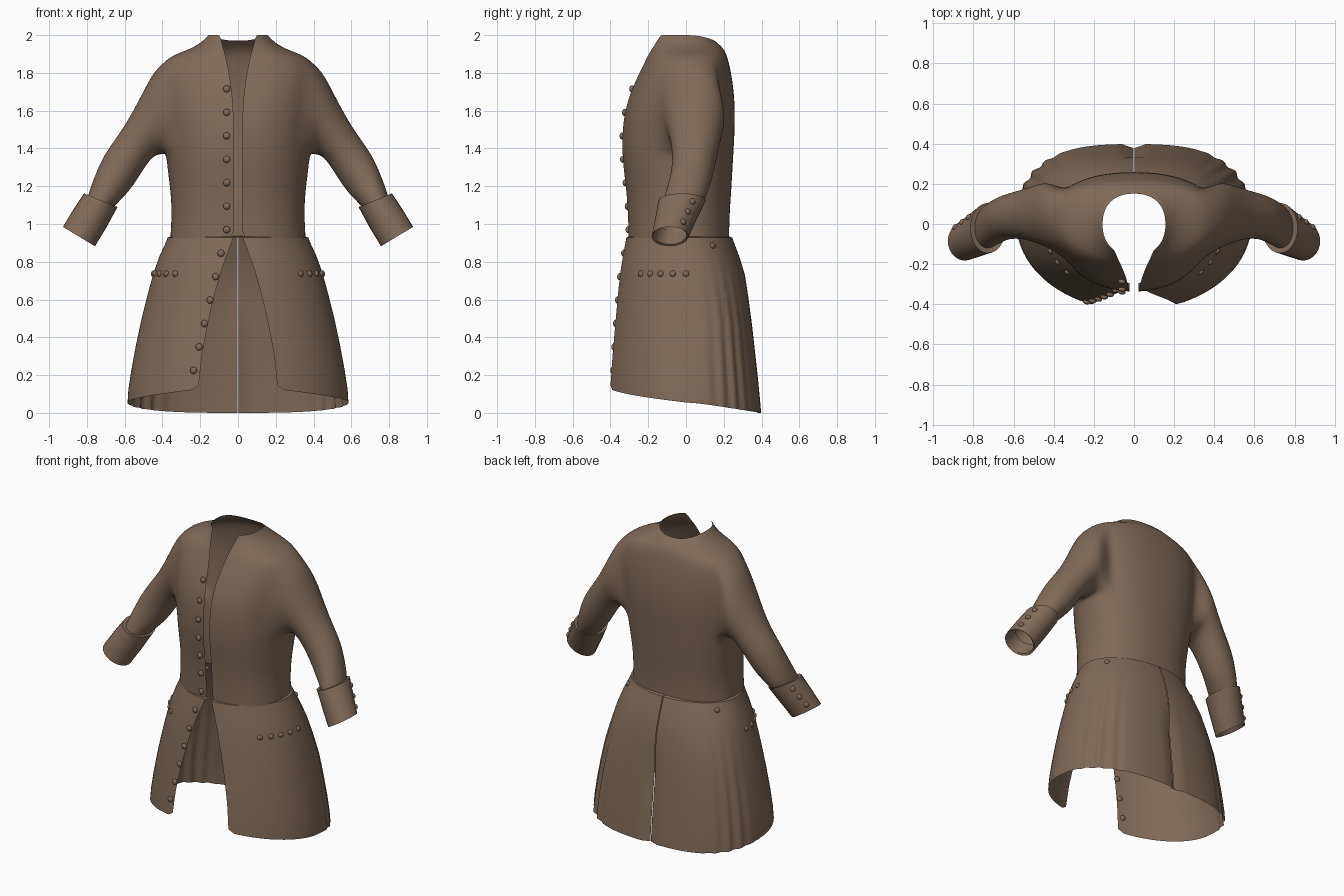
import bpy, bmesh, math
from mathutils import Vector, Matrix

if "Cube" in bpy.data.objects:
    bpy.data.objects.remove(bpy.data.objects["Cube"])

cloth = bpy.data.materials.new("brown_cloth")
cloth.diffuse_color = (0.215, 0.145, 0.1, 1)
cloth.use_nodes = True
cloth.node_tree.nodes["Principled BSDF"].inputs["Base Color"].default_value = cloth.diffuse_color

# Cross-section rows: z, half width, front y, back y, half gap at the front, centre y
TORSO = [
    (0.925, 0.36, -0.305, 0.23, 0.022, -0.02), (1.0, 0.355, -0.305, 0.23, 0.022, -0.02),
    (1.1, 0.353, -0.31, 0.235, 0.022, -0.01), (1.2, 0.362, -0.318, 0.242, 0.022, 0.0),
    (1.29, 0.374, -0.33, 0.247, 0.022, 0.01), (1.38, 0.383, -0.337, 0.252, 0.022, 0.02),
    (1.48, 0.39, -0.337, 0.258, 0.022, 0.03), (1.58, 0.4, -0.327, 0.26, 0.024, 0.035),
    (1.68, 0.41, -0.30, 0.256, 0.03, 0.04), (1.77, 0.415, -0.262, 0.245, 0.042, 0.04),
    (1.845, 0.405, -0.225, 0.23, 0.056, 0.04), (1.89, 0.355, -0.205, 0.218, 0.066, 0.035),
    (1.92, 0.27, -0.19, 0.207, 0.075, 0.025), (1.955, 0.2, -0.175, 0.19, 0.085, 0.01),
    (2.0, 0.157, -0.16, 0.152, 0.095, 0.0)]
SKIRT = [
    (0.0, 0.588, -0.435, 0.398, 0.213, 0.0), (0.13, 0.58, -0.43, 0.387, 0.21, 0.0),
    (0.3, 0.553, -0.415, 0.368, 0.192, 0.0), (0.5, 0.51, -0.39, 0.346, 0.155, 0.0),
    (0.72, 0.455, -0.36, 0.315, 0.1, 0.0), (0.82, 0.42, -0.34, 0.285, 0.065, 0.0),
    (0.9, 0.383, -0.322, 0.255, 0.035, 0.0), (0.93, 0.372, -0.316, 0.244, 0.024, 0.0),
    (0.937, 0.345, -0.295, 0.222, 0.022, 0.0)]


def row_at(table, z):
    z = min(max(z, table[0][0]), table[-1][0])
    for a, b in zip(table, table[1:]):
        if z <= b[0]:
            f = (z - a[0]) / (b[0] - a[0])
            return [p + (q - p) * f for p, q in zip(a, b)]


def front_angle(x, w, p):
    return -math.acos(min(1, (x / w) ** (1 / p)))


def section(row, th, pf, pb):
    """Point on a rounded section; th runs from -90 (front) to 90 (back)."""
    z, w, yf, yb, gap, yc = row
    c, s = max(0, math.cos(th)), math.sin(th)
    if s < 0:
        return Vector((w * c ** pf, yc + (yf - yc) * (-s) ** pf, z))
    return Vector((w * c ** pb, yc + (yb - yc) * s ** pb, z))


def finish(name, bm, mirror=True, merge=True, sub=0, angle=50):
    bmesh.ops.recalc_face_normals(bm, faces=bm.faces)
    me = bpy.data.meshes.new(name)
    bm.to_mesh(me)
    bm.free()
    me.materials.append(cloth)
    ob = bpy.data.objects.new(name, me)
    bpy.context.collection.objects.link(ob)
    bpy.ops.object.select_all(action='DESELECT')
    ob.select_set(True)
    bpy.context.view_layer.objects.active = ob
    bpy.ops.object.shade_smooth_by_angle(angle=math.radians(angle))
    if mirror:
        m = ob.modifiers.new("Mirror", 'MIRROR')
        m.use_mirror_merge = merge
        m.merge_threshold = 0.002
    if sub:
        m = ob.modifiers.new("Subdivision", 'SUBSURF')
        m.levels = m.render_levels = sub
    return ob


def ring(spec, phi):
    """Point on a sleeve ring given by outer (x,z), inner (x,z), centre y, y radius."""
    (ox, oz), (ix, iz), yc, yr = spec
    c = Vector(((ox + ix) / 2, yc, (oz + iz) / 2))
    u = Vector(((ox - ix) / 2, 0, (oz - iz) / 2))
    return c + u * math.cos(phi) + Vector((0, yr * math.sin(phi), 0))


def loft(bm, loops, closed):
    n = len(loops[0])
    for a, b in zip(loops, loops[1:]):
        for k in range(n if closed else n - 1):
            m = (k + 1) % n
            bm.faces.new((a[k], a[m], b[m], b[k]))


# Body and sleeves: half shell with an armhole, from which the sleeve is lofted
H, J0, J1, R0, R1 = 8, 5, 11, 5, 10
bm = bmesh.new()
grid = []
for row in TORSO:
    th0 = front_angle(row[4], row[1], 0.9)
    line = []
    for j in range(2 * H + 1):
        th = th0 * (1 - j / H) if j <= H else math.pi / 2 * (j - H) / H
        p = section(row, th, 0.9, 0.87)
        if j == 2 * H:
            p.x = 0
        if row[0] > 1.9:
            p.z -= 0.3 * (row[0] - 1.9) * max(0, math.sin(th)) ** 2
        line.append(bm.verts.new(p))
    grid.append(line)
for i in range(len(grid) - 1):
    for j in range(2 * H):
        if not (R0 <= i < R1 and J0 <= j < J1):
            bm.faces.new((grid[i][j], grid[i][j + 1], grid[i + 1][j + 1], grid[i + 1][j]))
hole = ([grid[R1][j] for j in range(H, J1)] + [grid[i][J1] for i in range(R1, R0, -1)]
        + [grid[R0][j] for j in range(J1, J0, -1)] + [grid[i][J0] for i in range(R0, R1)]
        + [grid[R1][j] for j in range(J0, H)])
N = len(hole)
SLEEVE = [
    ((0.452, 1.80), (0.405, 1.365), 0.045, 0.165), ((0.51, 1.685), (0.44, 1.365), 0.05, 0.15),
    ((0.60, 1.515), (0.485, 1.315), 0.05, 0.125), ((0.70, 1.385), (0.545, 1.215), 0.04, 0.113),
    ((0.745, 1.29), (0.60, 1.145), 0.02, 0.112), ((0.79, 1.17), (0.66, 1.09), -0.01, 0.11),
    ((0.80, 1.13), (0.68, 1.05), -0.03, 0.1)]
loops = [hole] + [[bm.verts.new(ring(s, 2 * math.pi * k / N)) for k in range(N)] for s in SLEEVE]
loft(bm, loops, True)
finish("coat_body_and_sleeves", bm, sub=2, angle=180)

# Turned-back cuffs
CUFF = [
    ((0.785, 1.15), (0.675, 1.095), -0.02, 0.09), ((0.815, 1.162), (0.638, 1.09), -0.02, 0.125),
    ((0.873, 1.075), (0.695, 0.985), -0.053, 0.11), ((0.927, 0.985), (0.757, 0.882), -0.085, 0.097),
    ((0.917, 0.987), (0.765, 0.893), -0.085, 0.088), ((0.87, 1.05), (0.71, 0.965), -0.055, 0.095)]
bm = bmesh.new()
loft(bm, [[bm.verts.new(ring(s, 2 * math.pi * k / 28)) for k in range(28)] for s in CUFF], True)
finish("cuffs", bm)

# Skirt: two flared panels, pleated behind the hips, with a vent at the back centre
FC, BC = 18, 36
ROWS = [0, 0.01, 0.04, 0.12, 0.22, 0.35, 0.5, 0.65, 0.8, 0.92, 1]


def skirt_point(z, j):
    row = row_at(SKIRT, z)
    th0 = front_angle(row[4], row[1], 1)
    th = th0 * (1 - j / FC) if j <= FC else math.pi / 2 * (j - FC) / BC
    p = section(row, th, 1, 1 - 0.27 * min(1, (0.94 - z) / 0.4))
    deg = math.degrees(th)
    if 5 < deg < 65:
        depth = 0.028 * min(1, max(0, (0.8 - z) / 0.5)) * math.sin(math.pi * (deg - 5) / 60)
        k = 1 - depth * (1 + math.cos(2 * math.pi * (deg - 5) / 12)) / 2
        p.x, p.y = p.x * k, p.y * k
    if j == FC + BC:
        p.x = 0.002
        p.y -= 0.02 if z < 0.6 else 0
    return p


bm = bmesh.new()
lines = []
for s in ROWS:
    line = []
    for j in range(FC + BC + 1):
        a = -(1 - j / FC) if j <= FC else math.sin(math.pi / 2 * (j - FC) / BC)
        hem = 0.055 - 0.0625 * a + 0.0075 * a * a + (0.02 if j == 0 else 0)
        line.append(bm.verts.new(skirt_point(0.937 + (hem - 0.937) * s, j)))
    lines.append(line)
loft(bm, lines, False)
finish("coat_skirt", bm, merge=False, angle=45)


# Buttons: flattened domes facing away from the cloth
def button(bm, p, normal, r=0.019):
    rot = Vector(normal).to_track_quat('Z', 'Y').to_matrix().to_4x4()
    m = Matrix.Translation(p) @ rot @ Matrix.Diagonal((1, 1, 0.7, 1))
    bmesh.ops.create_uvsphere(bm, u_segments=12, v_segments=8, radius=r, matrix=m)


bm = bmesh.new()
for i in range(13):
    z = 1.715 - 0.1242 * i
    table, pf = (TORSO, 0.9) if i < 7 else (SKIRT, 1)
    x = 0.06 if i < 7 else 0.09 + 0.029 * (i - 7)
    row = row_at(table, z)
    p = section(row, front_angle(x, row[1], pf), pf, 1)
    button(bm, (-p.x, p.y - 0.004, z), (-0.15, -1, 0))
finish("front_buttons", bm, mirror=False)

bm = bmesh.new()
for y in (-0.24, -0.19, -0.135, -0.07, 0.0):
    row = row_at(SKIRT, 0.737)
    th = math.asin(y / -row[2])
    p = section(row, th, 1, 1)
    button(bm, p, (math.cos(th), math.sin(th) * 1.2, 0.15), 0.017)
finish("pocket_buttons", bm)

bm = bmesh.new()
row = row_at(SKIRT, 0.885)
p = section(row, math.radians(32), 1, 0.96)
button(bm, p, (0.6, 0.8, 0.2), 0.017)
finish("hip_buttons", bm)

bm = bmesh.new()
for f in (0.2, 0.5, 0.8):
    a, b = ring(CUFF[1], 0.6), ring(CUFF[3], 0.6)
    button(bm, a.lerp(b, f), (0.7, 0.55, 0.45), 0.017)
finish("cuff_buttons", bm)
